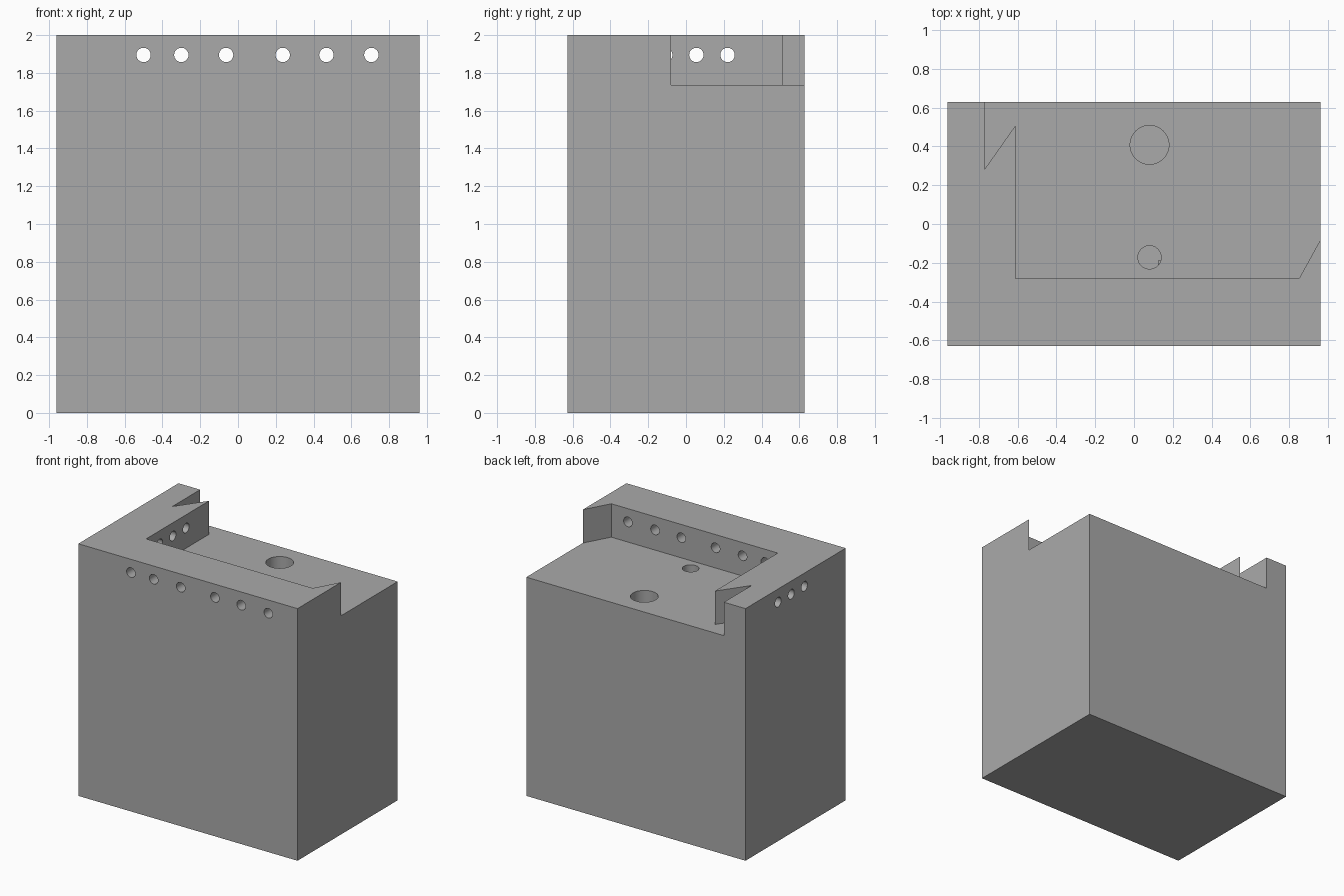
import bpy, bmesh, math
from mathutils import Matrix

if "Cube" in bpy.data.objects:
    bpy.data.objects.remove(bpy.data.objects["Cube"])

HX, HY, TOP, FLOOR = 0.962, 0.628, 2.0, 1.735

grey = bpy.data.materials.new("plain grey")
grey.diffuse_color = (0.4, 0.4, 0.4, 1)
grey.use_nodes = True
grey.node_tree.nodes["Principled BSDF"].inputs["Base Color"].default_value = grey.diffuse_color


def prism(name, outline, z0, z1):
    """Extrude a plan outline from z0 to z1."""
    bm = bmesh.new()
    face = bm.faces.new([bm.verts.new((x, y, z0)) for x, y in outline])
    ext = bmesh.ops.extrude_face_region(bm, geom=[face])
    verts = [v for v in ext["geom"] if isinstance(v, bmesh.types.BMVert)]
    bmesh.ops.translate(bm, verts=verts, vec=(0, 0, z1 - z0))
    bmesh.ops.recalc_face_normals(bm, faces=bm.faces)
    return to_object(bm, name)


def to_object(bm, name):
    mesh = bpy.data.meshes.new(name)
    bm.to_mesh(mesh)
    bm.free()
    mesh.materials.append(grey)
    obj = bpy.data.objects.new(name, mesh)
    bpy.context.collection.objects.link(obj)
    return obj


def cylinder(name, centre, radius, depth, axis):
    """Capped cylinder along x, y or z."""
    rot = {"x": Matrix.Rotation(math.pi / 2, 4, "Y"),
           "y": Matrix.Rotation(math.pi / 2, 4, "X"),
           "z": Matrix.Identity(4)}[axis]
    bm = bmesh.new()
    bmesh.ops.create_cone(bm, cap_ends=True, segments=48, radius1=radius,
                          radius2=radius, depth=depth,
                          matrix=Matrix.Translation(centre) @ rot)
    return to_object(bm, name)


# solid block, and the open recess cut into its top
block = prism("block", [(-HX, -HY), (HX, -HY), (HX, HY), (-HX, HY)], 0, TOP)
cutters = [prism("recess_cutter", [
    (-0.61, -0.28), (0.852, -0.28), (HX, -0.08), (1.2, -0.08), (1.2, 0.9),
    (-0.772, 0.9), (-0.772, 0.28), (-0.61, 0.51)], FLOOR, 2.3)]

# row of holes through the front wall
for x in (-0.5, -0.3, -0.063, 0.237, 0.468, 0.706):
    cutters.append(cylinder("front_hole_cutter", (x, -0.45, 1.895), 0.038, 0.6, "y"))

# row of holes through the left wall
for y in (-0.11, 0.055, 0.22):
    cutters.append(cylinder("side_hole_cutter", (-0.8, y, 1.895), 0.038, 0.6, "x"))

# blind wells in the recess floor
for y, r in ((0.408, 0.1), (-0.172, 0.06)):
    cutters.append(cylinder("well_cutter", (0.08, y, 1.3), r, 1.2, "z"))

for cutter in cutters:
    cutter.hide_render = True
    mod = block.modifiers.new("cut", "BOOLEAN")
    mod.operation, mod.solver, mod.object = "DIFFERENCE", "EXACT", cutter

# bake the cuts, then remove the cutters
bpy.context.view_layer.update()
baked = bpy.data.meshes.new_from_object(
    block.evaluated_get(bpy.context.evaluated_depsgraph_get()))
block.modifiers.clear()
block.data = baked
for cutter in cutters:
    bpy.data.objects.remove(cutter)

# small ledge inside the smaller well
prism("well_ledge", [(0.123, -0.226), (0.15, -0.226), (0.15, -0.187), (0.123, -0.187)], 1.0, 1.4)

# smooth hole walls, sharp edges elsewhere
bpy.context.view_layer.objects.active = block
block.select_set(True)
bpy.ops.object.shade_smooth_by_angle(angle=math.radians(30))
